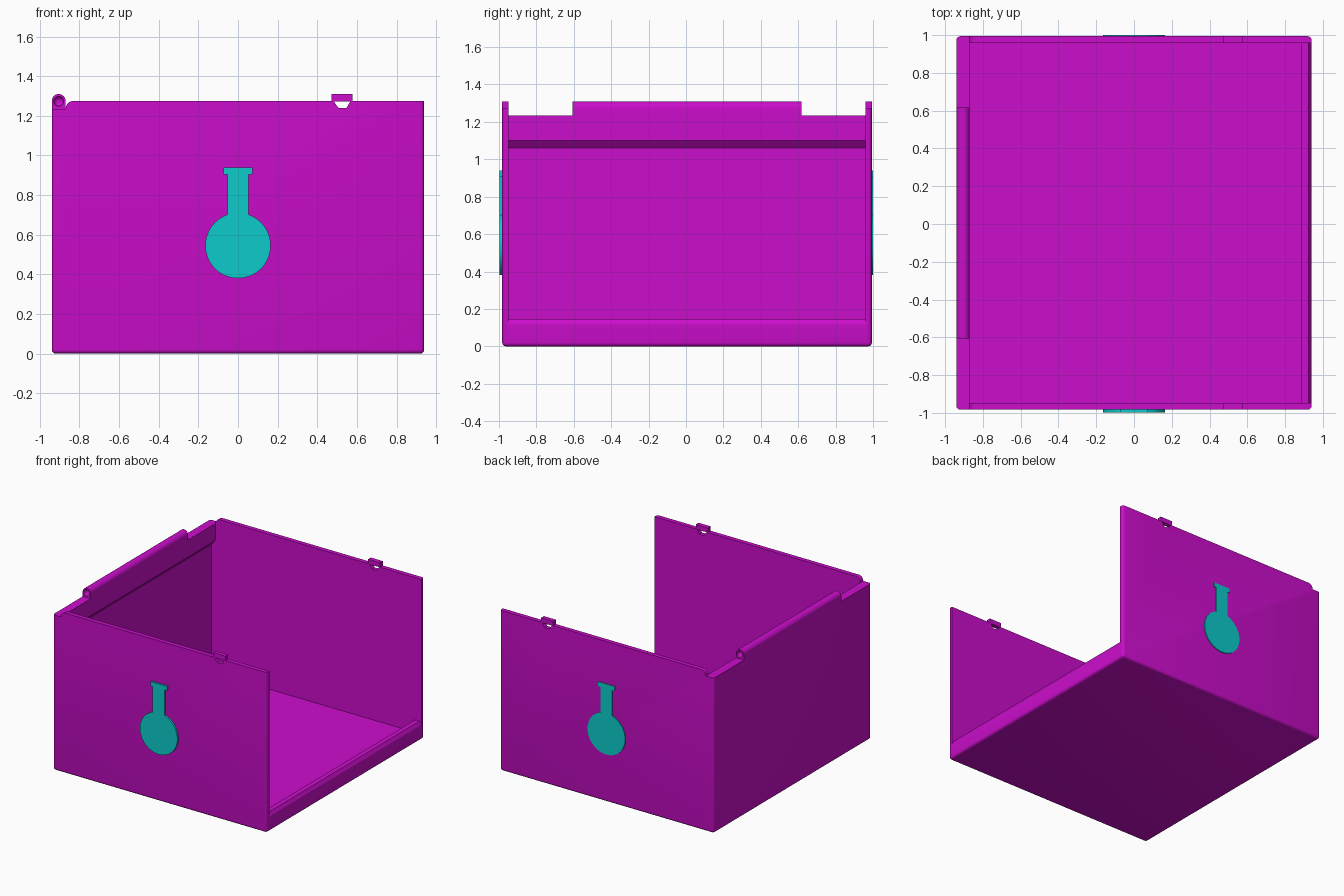
import bpy, bmesh, math

if "Cube" in bpy.data.objects:
    bpy.data.objects.remove(bpy.data.objects["Cube"])

FRONT, BACK = -0.983, 0.994      # outer faces of the side walls
IN_FRONT, IN_BACK = -0.948, 0.959
TOP = 1.275


def material(name, rgb):
    m = bpy.data.materials.new(name)
    m.diffuse_color = (*rgb, 1)
    m.use_nodes = True
    m.node_tree.nodes["Principled BSDF"].inputs["Base Color"].default_value = m.diffuse_color
    return m


magenta = material("magenta plastic", (0.6, 0.004, 0.6))
teal = material("teal plastic", (0.004, 0.6, 0.6))


def add_object(name, bm, mat):
    bmesh.ops.recalc_face_normals(bm, faces=bm.faces)
    me = bpy.data.meshes.new(name)
    bm.to_mesh(me)
    bm.free()
    ob = bpy.data.objects.new(name, me)
    ob.data.materials.append(mat)
    bpy.context.collection.objects.link(ob)
    return ob


def prism(name, points, y0, y1, mat=magenta):
    """Extrude an (x, z) outline along y."""
    bm = bmesh.new()
    face = bm.faces.new([bm.verts.new((x, y0, z)) for x, z in points])
    geo = bmesh.ops.extrude_face_region(bm, geom=[face])["geom"]
    verts = [v for v in geo if isinstance(v, bmesh.types.BMVert)]
    bmesh.ops.translate(bm, verts=verts, vec=(0, y1 - y0, 0))
    return add_object(name, bm, mat)


def arc(cx, cz, r, a0, a1, n):
    return [(cx + r * math.cos(math.radians(a0 + (a1 - a0) * i / n)),
             cz + r * math.sin(math.radians(a0 + (a1 - a0) * i / n))) for i in range(n + 1)]


def activate(ob):
    bpy.ops.object.select_all(action='DESELECT')
    ob.select_set(True)
    bpy.context.view_layer.objects.active = ob


def cut(ob, cutter):
    activate(ob)
    mod = ob.modifiers.new("cut", 'BOOLEAN')
    mod.operation, mod.solver, mod.object = 'DIFFERENCE', 'EXACT', cutter
    bpy.ops.object.modifier_apply(modifier=mod.name)
    bpy.data.objects.remove(cutter)


def smooth(ob):
    activate(ob)
    bpy.ops.object.shade_smooth_by_angle(angle=math.radians(30))


# Box body: rounded upright and bottom edges
box = prism("box_body", [(-0.94, 0), (0.94, 0), (0.94, TOP), (-0.94, TOP)], FRONT, BACK)
bm = bmesh.new()
bm.from_mesh(box.data)
edges = [e for e in bm.edges if min(v.co.z for v in e.verts) < 0.01]
bmesh.ops.bevel(bm, geom=edges, offset=0.02, segments=4, profile=0.5, affect='EDGES')
bm.to_mesh(box.data)
bm.free()

# Interior: hinge overhang on the left wall, low lip on the open right side
cut(box, prism("cavity", [(-0.905, 0.045), (-0.905, 1.06), (-0.87, 1.1), (-0.87, 1.5), (1.1, 1.5),
                          (1.1, 0.12), (0.94, 0.12), (0.925, 0.145), (0.885, 0.145), (0.885, 0.045)],
               IN_FRONT, IN_BACK))
# Lowered ledge along the hinge wall, with rounded wall corners
cut(box, prism("hinge_step", [(-1.1, 1.235), (-0.87, 1.235)] + arc(-0.83, 1.235, 0.04, 180, 90, 8)
               + [(-0.83, 1.4), (-1.1, 1.4)], -1.2, 1.2))
# Latch openings through both side walls
cut(box, prism("latch_opening", [(0.482, 1.4), (0.482, TOP), (0.507, 1.24),
                                 (0.548, 1.24), (0.568, TOP), (0.568, 1.4)], -1.2, 1.2))
smooth(box)

# Latch bars bridging the openings
for side, y0, y1 in (("front", FRONT, IN_FRONT), ("back", IN_BACK, BACK)):
    prism(side + "_latch_bar", [(0.472, 1.273), (0.578, 1.273), (0.578, 1.31), (0.472, 1.31)], y0, y1)

# Hinge knuckle with a dimple in each end
knuckle = prism("hinge_knuckle", [(-0.94, 1.22), (-0.87, 1.22)] + arc(-0.905, 1.275, 0.035, 0, 180, 16),
                -0.607, 0.617)
for y in (-0.607, 0.617):
    bm = bmesh.new()
    bmesh.ops.create_uvsphere(bm, u_segments=20, v_segments=10, radius=0.025)
    dimple = add_object("dimple", bm, magenta)
    dimple.location = (-0.905, y, 1.273)
    bpy.context.view_layer.update()
    cut(knuckle, dimple)
smooth(knuckle)

# Round flask emblem, raised on both side walls
half = math.degrees(math.acos(0.052 / 0.165))
flask = (arc(0, 0.545, 0.165, half, -180 - half, 48)
         + [(-0.052, 0.905), (-0.072, 0.905), (-0.072, 0.94), (0.072, 0.94), (0.072, 0.905), (0.052, 0.905)])
flask[0] = (0.052, flask[0][1])
flask[48] = (-0.052, flask[0][1])
for side, y0, y1 in (("front", -0.997, FRONT + 0.005), ("back", BACK - 0.005, 1.001)):
    prism(side + "_flask", flask, y0, y1, teal)
